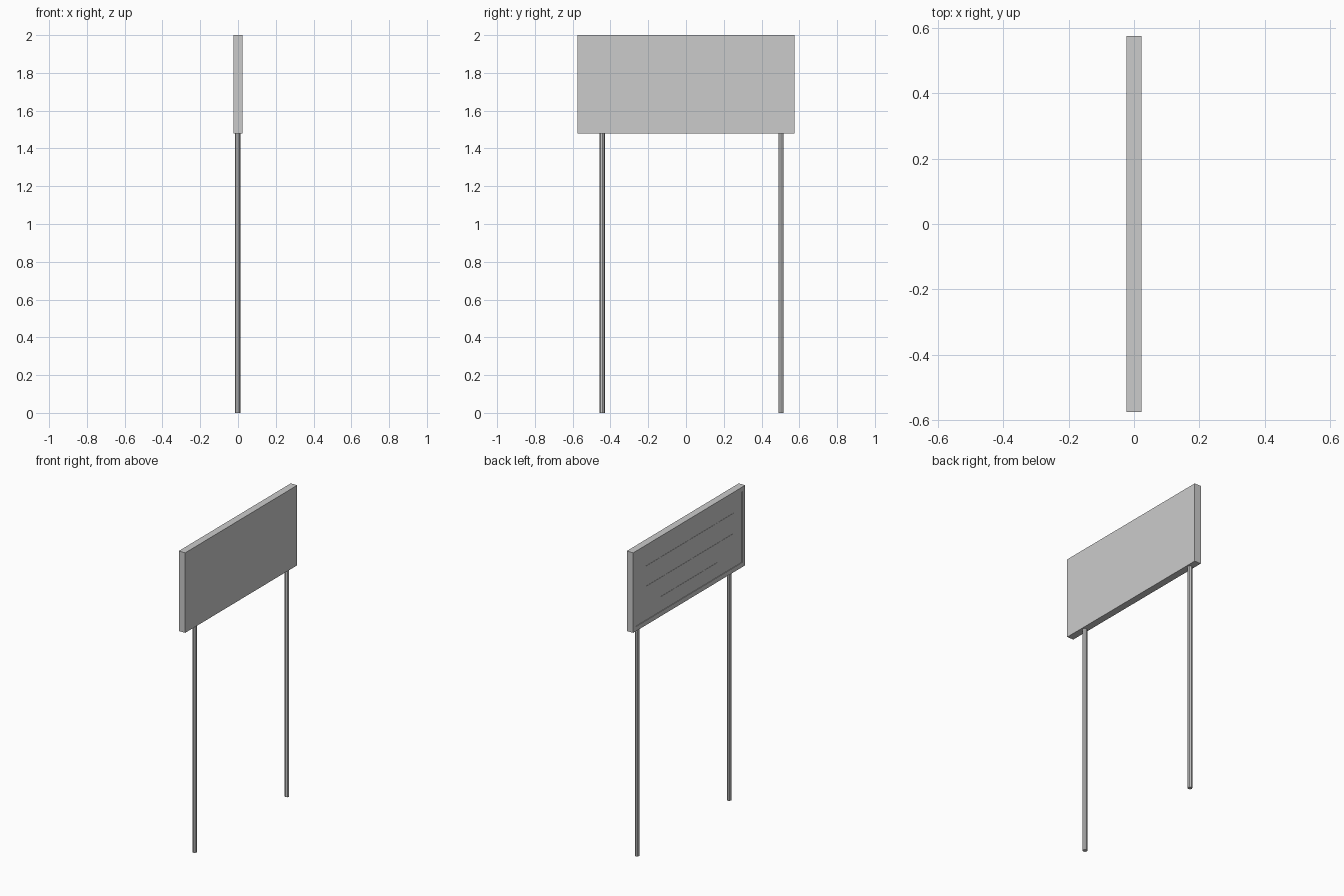
import bpy, bmesh
from mathutils import Matrix

if "Cube" in bpy.data.objects:
    bpy.data.objects.remove(bpy.data.objects["Cube"])


def new_object(name, bm):
    mesh = bpy.data.meshes.new(name)
    bm.to_mesh(mesh)
    bm.free()
    obj = bpy.data.objects.new(name, mesh)
    bpy.context.collection.objects.link(obj)
    return obj


def box_mesh(lo, hi):
    bm = bmesh.new()
    bmesh.ops.create_cube(bm, size=1)
    for v in bm.verts:
        v.co = [(a + b) / 2 + c * (b - a) for a, b, c in zip(lo, hi, v.co)]
    return bm


# Sign panel with a shallow framed recess on its -x face
bm = box_mesh((-0.023, -0.575, 1.48), (0.023, 0.575, 2.0))
bm.normal_update()
face = min(bm.faces, key=lambda f: f.normal.x)
bmesh.ops.inset_region(bm, faces=[face], thickness=0.03, use_even_offset=True)
bmesh.ops.inset_region(bm, faces=[face], thickness=0.0, depth=-0.004)
new_object("sign_panel", bm)

# Thin raised bars inside the frame: y start, y end, z bottom
for i, (y0, y1, z) in enumerate([(-0.46, 0.44, 1.807),
                                 (-0.46, 0.44, 1.675),
                                 (-0.295, 0.285, 1.55)]):
    new_object(f"sign_bar_{i + 1}",
               box_mesh((-0.0205, y0, z), (-0.0185, y1, z + 0.055)))

# Two slim posts
for name, y in (("left_post", -0.443), ("right_post", 0.503)):
    bm = bmesh.new()
    bmesh.ops.create_cone(bm, cap_ends=True, segments=8, radius1=0.014,
                          radius2=0.014, depth=1.49,
                          matrix=Matrix.Translation((-0.001, y, 0.745)))
    new_object(name, bm)
